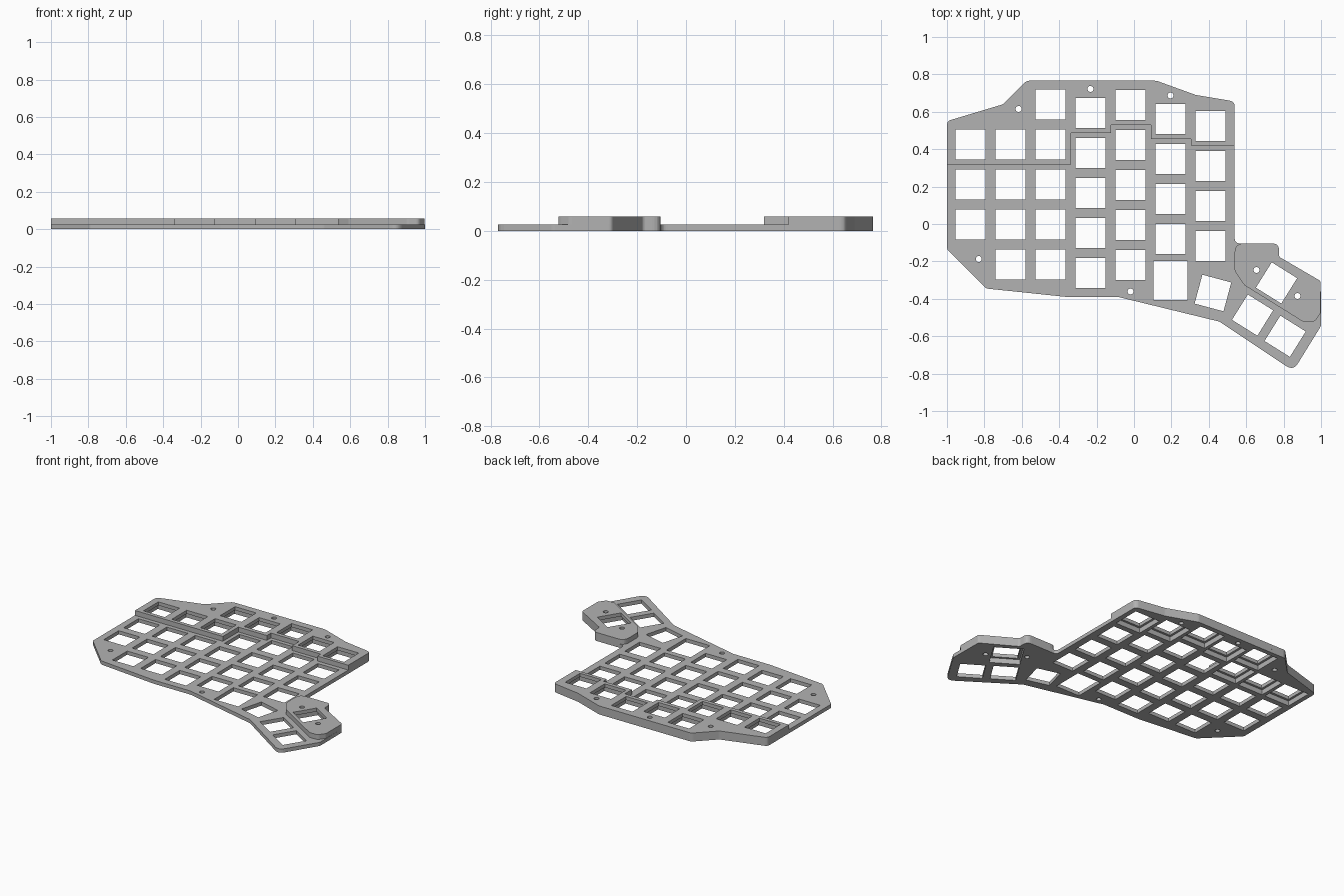
import bpy
import bmesh
from math import cos, sin, radians, tan, tau
from mathutils import Vector

cube = bpy.data.objects.get("Cube")
if cube:
    bpy.data.objects.remove(cube, do_unlink=True)

# Single grey plastic
GREY = (0.45, 0.45, 0.45, 1)
grey = bpy.data.materials.new("grey plastic")
grey.use_nodes = True
grey.diffuse_color = GREY
grey.node_tree.nodes["Principled BSDF"].inputs["Base Color"].default_value = GREY

LOW, LEDGE, HIGH = 0.025, 0.034, 0.058   # plate top, recess ceiling, raised top
PITCH, KEY, RELIEF = 0.2138, 0.16, 0.03


def rounded(corners):
    """Polygon from (x, y, radius) corners, each rounded when radius > 0."""
    out = []
    for i, (x, y, r) in enumerate(corners):
        p = Vector((x, y))
        if not r:
            out.append(p)
            continue
        a = Vector(corners[i - 1][:2]) - p
        b = Vector(corners[(i + 1) % len(corners)][:2]) - p
        t = min(r / tan(a.angle(b) / 2), a.length / 2, b.length / 2)
        a, b = p + a.normalized() * t, p + b.normalized() * t
        for k in range(7):
            f = k / 6
            out.append(a * (1 - f) ** 2 + p * (2 * f * (1 - f)) + b * f * f)
    return out


def rect(x, y, w, h, turn=0):
    c, s = cos(radians(turn)), sin(radians(turn))
    return [Vector((x + u * w / 2 * c - v * h / 2 * s, y + u * w / 2 * s + v * h / 2 * c))
            for u, v in ((-1, -1), (1, -1), (1, 1), (-1, 1))]


def circle(x, y, r=0.016, n=20):
    return [Vector((x + r * cos(tau * i / n), y + r * sin(tau * i / n))) for i in range(n)]


def slab(name, loops, z0, z1):
    """Flat slab from an outline loop followed by hole loops."""
    curve = bpy.data.curves.new(name, "CURVE")
    curve.dimensions = "2D"
    curve.fill_mode = "BOTH"
    curve.extrude = (z1 - z0) / 2
    for loop in loops:
        spline = curve.splines.new("POLY")
        spline.points.add(len(loop) - 1)
        for point, p in zip(spline.points, loop):
            point.co = (p.x, p.y, 0, 1)
        spline.use_cyclic_u = True
    helper = bpy.data.objects.new(name + " curve", curve)
    bpy.context.collection.objects.link(helper)
    bpy.context.view_layer.update()
    mesh = bpy.data.meshes.new_from_object(
        helper.evaluated_get(bpy.context.evaluated_depsgraph_get()))
    bpy.data.objects.remove(helper, do_unlink=True)
    bm = bmesh.new()
    bm.from_mesh(mesh)
    bmesh.ops.remove_doubles(bm, verts=bm.verts, dist=0.0001)
    bmesh.ops.translate(bm, verts=bm.verts, vec=(0, 0, (z0 + z1) / 2))
    bmesh.ops.recalc_face_normals(bm, faces=bm.faces)
    for face in bm.faces:
        face.smooth = False
    bm.to_mesh(mesh)
    bm.free()
    mesh.materials.clear()
    mesh.materials.append(grey)
    obj = bpy.data.objects.new(name, mesh)
    bpy.context.collection.objects.link(obj)
    return obj


# Key openings: first centre height, count and raised count of each column
columns = [(0.425, 3, 1), (0.425, 4, 1), (0.639, 5, 2), (0.594, 5, 1),
           (0.637, 5, 1), (0.562, 4, 1), (0.523, 4, 1)]
low_keys, back_keys = [], []
for i, (top, count, raised) in enumerate(columns):
    for row in range(count):
        spot = (-0.874 + i * PITCH, top - row * PITCH, 0)
        (back_keys if row < raised else low_keys).append(spot)
low_keys += [(0.422, -0.369, -15), (0.634, -0.487, -32), (0.808, -0.6, -32)]
thumb_keys = [(0.762, -0.315, -32)]


def openings(keys, size):
    return [rect(x, y, size, size, turn) for x, y, turn in keys]


# Screw holes
back_screws = [circle(-0.617, 0.615), circle(-0.233, 0.722), circle(0.195, 0.687)]
thumb_screws = [circle(0.655, -0.246), circle(0.874, -0.385)]
low_screws = [circle(-0.83, -0.187), circle(-0.019, -0.361)]

# Shared back edge, left to right
back_edge = [(-1, 0.55, 0.03), (-0.7, 0.64, 0.04), (-0.575, 0.766, 0.04),
             (0.12, 0.766, 0.06), (0.33, 0.69, 0.06), (0.538, 0.655, 0.03)]
# Shared outer edge of the thumb cluster
thumb_edge = [(0.775, -0.104, 0.04), (0.775, -0.175, 0.02), (0.998, -0.305, 0.02)]

# Lower plate over the full outline
plate_outline = rounded(
    back_edge + [(0.538, -0.104, 0.03)] + thumb_edge +
    [(1.0, -0.545, 0.03), (0.852, -0.785, 0.045), (0.457, -0.522, 0.06),
     (-0.085, -0.39, 0.08), (-0.36, -0.39, 0.08), (-0.79, -0.345, 0.03),
     (-1, -0.135, 0.03)])
slab("switch_plate",
     [plate_outline, rect(0.195, -0.302, 0.182, 0.208)]
     + openings(low_keys, KEY) + openings(back_keys + thumb_keys, KEY + RELIEF)
     + low_screws + back_screws + thumb_screws, 0, LOW)

# Raised back bar with a stepped front edge
steps = [(0.538, 0.305, 0.419), (0.305, 0.09, 0.455), (0.09, -0.123, 0.53),
         (-0.123, -0.338, 0.486), (-0.338, -1, 0.319)]
back_outline = rounded(back_edge + [(x, y, 0) for a, b, y in steps for x in (a, b)])

# Raised pad on the thumb cluster
thumb_outline = rounded(
    [(0.538, -0.104, 0.05)] + thumb_edge +
    [(0.998, -0.476, 0.03), (0.965, -0.523, 0.03), (0.905, -0.523, 0.03),
     (0.59, -0.327, 0.04), (0.538, -0.25, 0.04)])

# Each raised part has a wide recess below a narrower top lip
for name, outline, keys, screws in (
        ("raised_back", back_outline, back_keys, back_screws),
        ("raised_thumb", thumb_outline, thumb_keys, thumb_screws)):
    slab(name + "_recess", [outline] + openings(keys, KEY + RELIEF) + screws, LOW, LEDGE)
    slab(name + "_lip", [outline] + openings(keys, KEY) + screws, LEDGE, HIGH)
